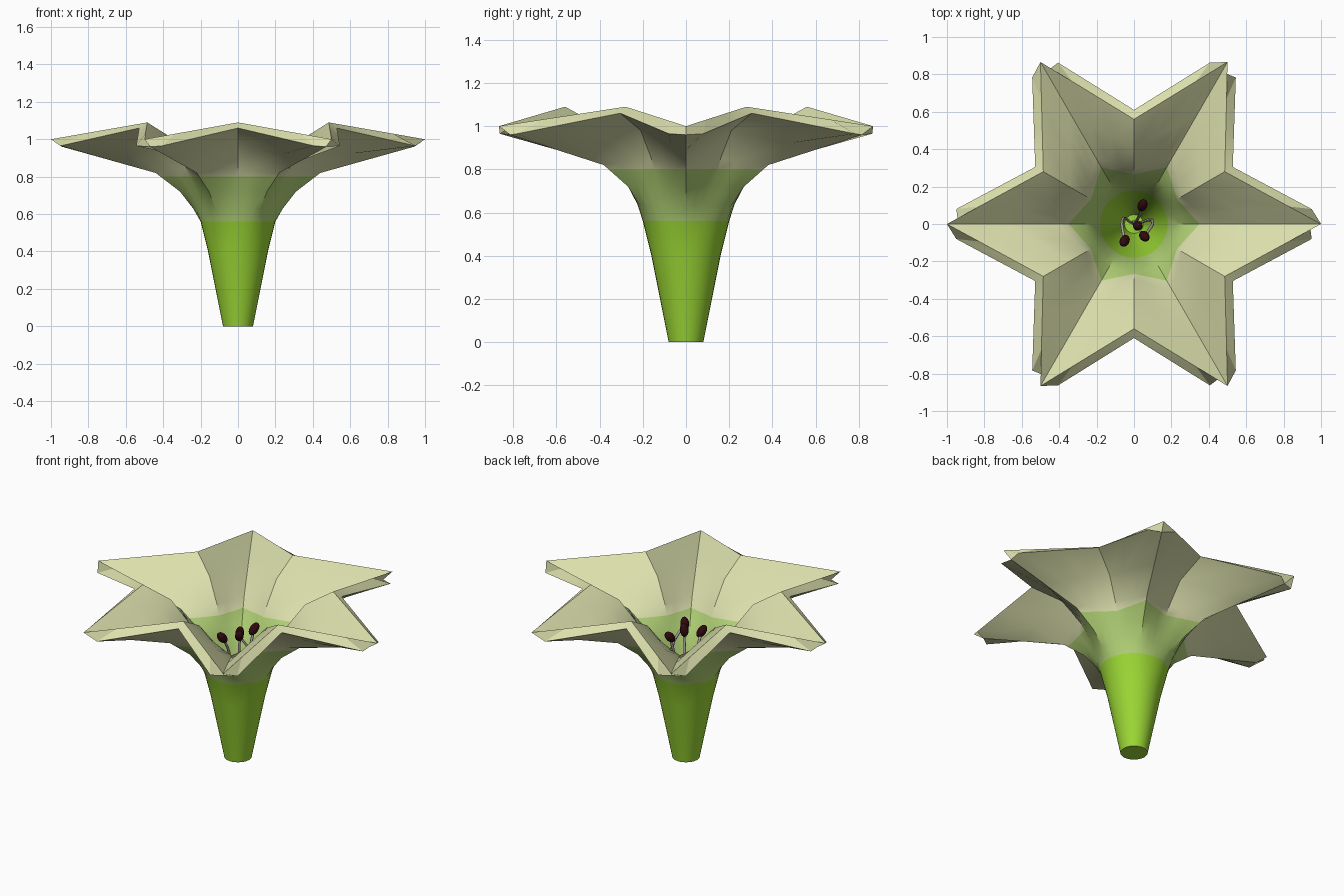
import bpy, bmesh, math
from mathutils import Vector

if "Cube" in bpy.data.objects:
    bpy.data.objects.remove(bpy.data.objects["Cube"])


def material(name, rgb):
    m = bpy.data.materials.new(name)
    m.diffuse_color = (*rgb, 1)
    m.use_nodes = True
    m.node_tree.nodes["Principled BSDF"].inputs["Base Color"].default_value = m.diffuse_color
    return m


CREAM = material("cream", (0.71, 0.74, 0.41))
PALE_GREEN = material("pale_green", (0.44, 0.64, 0.18))
GREEN = material("bright_green", (0.33, 0.68, 0.035))
MAROON = material("dark_maroon", (0.03, 0.003, 0.005))
GREY = material("pinkish_grey", (0.45, 0.38, 0.41))

# Rows: petal crease radius and height, valley radius and height, straightness
OUTER = [(0.08, 0, 0.08, 0, 0), (0.16, 0.4, 0.16, 0.4, 0),
         (0.20, 0.56, 0.20, 0.56, 0), (0.24, 0.63, 0.225, 0.64, 0.3),
         (0.31, 0.72, 0.262, 0.73, 0.7), (0.44, 0.82, 0.32, 0.85, 1),
         (0.69, 0.89, 0.42, 0.98, 1), (0.94, 0.96, 0.61, 1.06, 1)]
INNER = [(0.05, 0.03, 0.05, 0.03, 0), (0.14, 0.4, 0.14, 0.4, 0),
         (0.18, 0.56, 0.18, 0.56, 0), (0.215, 0.65, 0.205, 0.65, 0.3),
         (0.27, 0.74, 0.24, 0.74, 0.7), (0.41, 0.845, 0.295, 0.865, 1),
         (0.69, 0.925, 0.395, 1.0, 1), (1.0, 1.0, 0.56, 1.09, 1)]


def half_petal(row, corner=None):
    """Four points from the petal crease to the valley between petals."""
    rp, zp, rv, zv, straight = row
    a = Vector((rp, 0, zp))
    b = Vector((rv * math.cos(math.pi / 6), rv * math.sin(math.pi / 6), zv))
    if corner:
        c = Vector(corner)
        return [a, c, c.lerp(b, 0.5), b]
    pts = []
    for i in range(4):
        t = i / 3
        r, ang = rp + (rv - rp) * t, t * math.pi / 6
        arc = Vector((r * math.cos(ang), r * math.sin(ang), zp + (zv - zp) * t))
        pts.append(arc.lerp(a.lerp(b, t), straight))
    return pts


def ring(bm, row, corner=None):
    half = half_petal(row, corner)
    petal = [Vector((p.x, -p.y, p.z)) for p in half[:0:-1]] + half[:3]
    verts = []
    for k in range(6):
        c, s = math.cos(k * math.pi / 3), math.sin(k * math.pi / 3)
        verts += [bm.verts.new((p.x * c - p.y * s, p.x * s + p.y * c, p.z)) for p in petal]
    return verts


# Trumpet blossom: outer wall, rim band and inner wall as one closed shell
bm = bmesh.new()
rings = [ring(bm, r, (0.95, 0.08, 0.965) if r is OUTER[-1] else None) for r in OUTER]
rings += [ring(bm, r) for r in reversed(INNER)]
for lo, hi in zip(rings, rings[1:]):
    n = len(lo)
    for i in range(n):
        j = (i + 1) % n
        bm.faces.new((lo[i], lo[j], hi[j], hi[i]))
bm.faces.new(rings[0])
bm.faces.new(rings[-1])

# Cut the shell where the colours change
for z in (0.56, 0.80):
    bmesh.ops.bisect_plane(bm, geom=bm.verts[:] + bm.edges[:] + bm.faces[:],
                           dist=1e-4, plane_co=(0, 0, z), plane_no=(0, 0, 1))
bmesh.ops.recalc_face_normals(bm, faces=bm.faces[:])
for f in bm.faces:
    z = f.calc_center_median().z
    f.material_index = 0 if z < 0.56 else 1 if z < 0.80 else 2
mesh = bpy.data.meshes.new("blossom")
bm.to_mesh(mesh)
bm.free()
for m in (GREEN, PALE_GREEN, CREAM):
    mesh.materials.append(m)
blossom = bpy.data.objects.new("blossom", mesh)
bpy.context.collection.objects.link(blossom)
bpy.context.view_layer.objects.active = blossom
blossom.select_set(True)
bpy.ops.object.shade_smooth_by_angle(angle=math.radians(28))

# Stamens: thin bent filaments carrying oval anthers
STAMENS = [((0.03, 0.05, 0.6), (0.045, 0.10, 0.80)),
           ((0.0, 0.01, 0.6), (0.02, -0.01, 0.81)),
           ((0.10, 0.0, 0.68), (0.055, -0.065, 0.82)),
           ((-0.065, 0.0, 0.66), (-0.05, -0.09, 0.79))]
for i, (bend, top) in enumerate(STAMENS):
    cu = bpy.data.curves.new(f"filament_{i}", 'CURVE')
    cu.dimensions = '3D'
    cu.bevel_depth = 0.008
    cu.bevel_resolution = 1
    cu.resolution_u = 4
    sp = cu.splines.new('BEZIER')
    sp.bezier_points.add(2)
    for bp, co in zip(sp.bezier_points, ((0, 0, 0.03), bend, top)):
        bp.co = co
        bp.handle_left_type = bp.handle_right_type = 'AUTO'
    cu.materials.append(GREY)
    bpy.context.collection.objects.link(bpy.data.objects.new(f"filament_{i}", cu))

    bpy.ops.mesh.primitive_uv_sphere_add(segments=12, ring_count=8, radius=1, location=top)
    anther = bpy.context.object
    anther.name = f"anther_{i}"
    anther.scale = (0.026, 0.026, 0.042)
    lean = Vector((top[0], top[1], 0.13))
    anther.rotation_euler = lean.to_track_quat('Z', 'Y').to_euler()
    anther.data.materials.append(MAROON)
    bpy.ops.object.shade_smooth()
